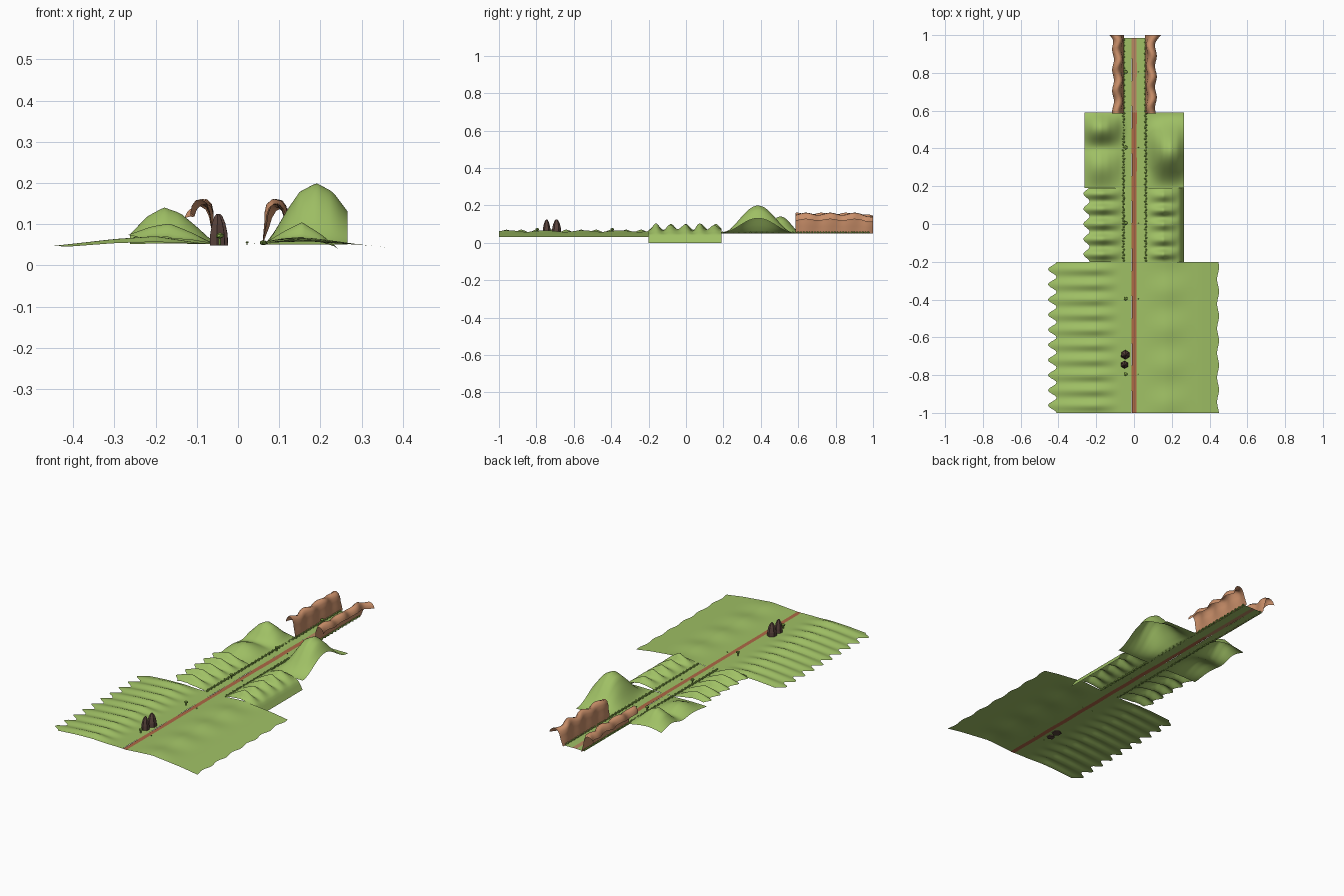
import bpy, bmesh, math, random
from mathutils import Matrix, Vector

if "Cube" in bpy.data.objects:
    bpy.data.objects.remove(bpy.data.objects["Cube"])
random.seed(4)


def material(name, rgb):
    m = bpy.data.materials.new(name)
    m.diffuse_color = (*rgb, 1)
    m.use_nodes = True
    m.node_tree.nodes["Principled BSDF"].inputs["Base Color"].default_value = m.diffuse_color
    return m


GRASS = material("grass green", (0.35, 0.53, 0.13))
HEDGE = material("hedge green", (0.22, 0.38, 0.06))
CLIFF = material("sandstone", (0.58, 0.27, 0.14))
DIRT = material("red dirt", (0.42, 0.14, 0.06))
PALE = material("pale dirt", (0.48, 0.25, 0.12))
ROCK = material("dark rock", (0.10, 0.055, 0.045))
TAU = 2 * math.pi


def finish(name, bm, mat, smooth=True):
    me = bpy.data.meshes.new(name)
    bm.to_mesh(me)
    bm.free()
    me.materials.append(mat)
    for p in me.polygons:
        p.use_smooth = smooth
    ob = bpy.data.objects.new(name, me)
    bpy.context.collection.objects.link(ob)
    return ob


def sheet(name, mat, y0, y1, fn, nu=24, nv=50, flip=False):
    """Open surface: fn(u, y) gives a point, u runs 0..1 across."""
    bm = bmesh.new()
    rows = [[bm.verts.new(fn(i / nu, y0 + (y1 - y0) * j / nv)) for i in range(nu + 1)]
            for j in range(nv + 1)]
    for a, b in zip(rows, rows[1:]):
        for i in range(nu):
            q = [a[i], a[i + 1], b[i + 1], b[i]]
            bm.faces.new(q[::-1] if flip else q)
    return finish(name, bm, mat)


def along(pts, x):
    """Linear lookup in a list of (x, value) points."""
    for (xa, a), (xb, b) in zip(pts, pts[1:]):
        if x <= xb:
            return a + (b - a) * max(0, x - xa) / (xb - xa)
    return pts[-1][1]


def wave(y, period=0.08):
    return 0.5 - 0.5 * math.cos(TAU * (y + 0.2) / period)


def bump(y, c, h):
    return math.cos(math.pi * (y - c) / (2 * h)) ** 2 if abs(y - c) < h else 0


INNER = 0.012  # ground starts beside the path


# Wide front fields: left one ploughed with a scalloped edge, right one plain
def left_field(u, y):
    w = wave(y)
    x = INNER + u * (0.41 + 0.045 * w - INNER)
    z = along([(0, .052), (.1, .054), (.2, .064), (.3, .059), (.46, .044)], x)
    return (-x, y, z + (w - 0.5) * along([(.08, 0), (.2, .014), (.3, .010), (.46, .004)], x))


def right_field(u, y):
    x = INNER + u * (0.445 + 0.005 * math.sin(TAU * y / 0.13) - INNER)
    z = along([(0, .051), (.1, .058), (.17, .063), (.25, .055), (.35, .045), (.45, .03)], x)
    return (x, y, z + 0.004 * math.sin(TAU * y / 0.2) * bump(x, .18, .15))


for k, (a, b) in enumerate([(-1, -0.6), (-0.6, -0.2)]):
    sheet(f"left_field_{k}", GRASS, a, b, left_field, flip=True)
    sheet(f"right_field_{k}", GRASS, a, b, right_field)


# Middle ridged banks; the right one drops to the base level
def left_bank(u, y):
    w = wave(y)
    x = INNER + u * (0.235 + 0.033 * w - INNER)
    z = along([(0, .052), (.06, .053), (.11, .070), (.17, .085), (.21, .082), (.27, .066)], x)
    return (-x, y, z + (w - 0.5) * along([(.06, 0), (.16, .034), (.27, .014)], x))


def right_bank(u, y):
    x = INNER + u * (0.266 - INNER)
    z = along([(0, .051), (.06, .054), (.11, .072), (.155, .084), (.2, .067), (.24, .044),
               (.266, 0)], x)
    w = wave(y, 0.078) - 0.5
    w *= 0.75 + 0.25 * math.sin(y * 31)
    return (x, y, z + w * along([(.07, 0), (.155, .042), (.24, .0)], x))


sheet("left_bank", GRASS, -0.2, 0.19, left_bank, flip=True)
sheet("right_bank", GRASS, -0.2, 0.19, right_bank, nu=32)


# Hills
def left_hill(u, y):
    x = INNER + u * (0.262 - INNER)
    h = along([(.04, 0), (.07, .015), (.1, .043), (.14, .076), (.18, .09), (.22, .068),
               (.262, .025)], x)
    return (-x, y, .051 + h * (bump(y, .505, .12) + .5 * bump(y, .31, .14)))


def right_hill(u, y):
    x = INNER + u * (0.266 - INNER)
    h = along([(.065, 0), (.09, .033), (.12, .085), (.15, .128), (.19, .149), (.23, .128),
               (.266, .08)], x)
    return (x, y, .051 + h * bump(y, .385, .2))


sheet("left_hill", GRASS, 0.19, 0.59, left_hill, flip=True)
sheet("right_hill", GRASS, 0.19, 0.59, right_hill)


# Cliffs: open curled walls, flaring at the far end, with a grass floor between
def cliff(side):
    prof = [(.056, .05), (.06, .075), (.064, .10), (.066, .125), (.072, .145), (.084, .155),
            (.098, .152), (.108, .140), (.113, .122)]

    def fn(u, y):
        t = u * (len(prof) - 1)
        i = min(int(t), len(prof) - 2)
        x, z = (Vector(prof[i]).lerp(Vector(prof[i + 1]), t - i))
        s = math.sin(TAU * y / 0.11 + side)
        grow = (z - .05) / .105
        x += 0.007 * s * grow + (0.003 if side > 0 else -0.002)
        z += 0.006 * math.sin(TAU * y / 0.13 + 2 * side) * grow
        x += 0.022 * max(0, (y - 0.95) / 0.05) ** 2 * u
        if y > 0.94:
            z -= 0.25 * (y - 0.94) * grow
        return (side * x, y, z)
    return fn


sheet("left_cliff", CLIFF, 0.585, 1.0, cliff(-1), nu=16, flip=True)
sheet("right_cliff", CLIFF, 0.585, 1.0, cliff(1), nu=16)
for s, n in ((-1, "left"), (1, "right")):
    sheet(n + "_cliff_floor", GRASS, 0.59, 0.985,
          lambda u, y: (s * (INNER + u * .05), y, .051), nu=2, nv=2, flip=s < 0)

# Path
for n, m, a, b in (("path", DIRT, -1, 0.59), ("far_path", PALE, 0.59, 0.985)):
    sheet(n, m, a, b, lambda u, y: (-.012 + .026 * u + .001 * math.sin(y * 25), y, .0515),
          nu=2, nv=40)

# Hedges: rows of small clumps
for x, n in ((-.055, "left_hedge"), (.062, "right_hedge")):
    bm = bmesh.new()
    for i in range(79):
        p = (x + .002 * (-1) ** i, -.195 + i * .015, .055)
        bmesh.ops.create_icosphere(bm, subdivisions=1, radius=1, matrix=Matrix.Translation(p)
                                   @ Matrix.Rotation(i, 4, 'Z')
                                   @ Matrix.Diagonal((.006, .008, .006, 1)))
    finish(n, bm, HEDGE, False)

# Small bushes on stems left of the path, tiny sprouts on the right
for k in range(5):
    y = -.795 + .4 * k
    for n, x, r, h in (("bush", -.044, .011, .072), ("sprout", .022, .004, .056)):
        bm = bmesh.new()
        bmesh.ops.create_cone(bm, cap_ends=True, segments=6, radius1=r * .3, radius2=r * .3,
                              depth=h - .05, matrix=Matrix.Translation((x, y, (h + .05) / 2)))
        bmesh.ops.create_icosphere(bm, subdivisions=1, radius=1,
                                   matrix=Matrix.Translation((x, y, h))
                                   @ Matrix.Diagonal((r, r, r * .7, 1)))
        finish(f"{n}_{k}", bm, HEDGE, False)

# Dark standing rocks: tapered six-sided stones
for k, (x, y, r, top) in enumerate([(-.046, -.692, .025, .125), (-.05, -.745, .021, .125)]):
    bm = bmesh.new()
    rings = []
    for f, s in ((0, 1), (.35, .95), (.7, .7), (.92, .38), (1, .12)):
        rings.append([bm.verts.new((x + r * s * math.cos(TAU * i / 6 + .5),
                                    y + r * s * math.sin(TAU * i / 6 + .5),
                                    .048 + f * (top - .048))) for i in range(6)])
    for a, b in zip(rings, rings[1:]):
        for i in range(6):
            j = (i + 1) % 6
            bm.faces.new((a[i], a[j], b[j], b[i]))
    bm.faces.new(rings[-1])
    bm.faces.new(rings[0][::-1])
    finish(f"rock_{k}", bm, ROCK, False)
